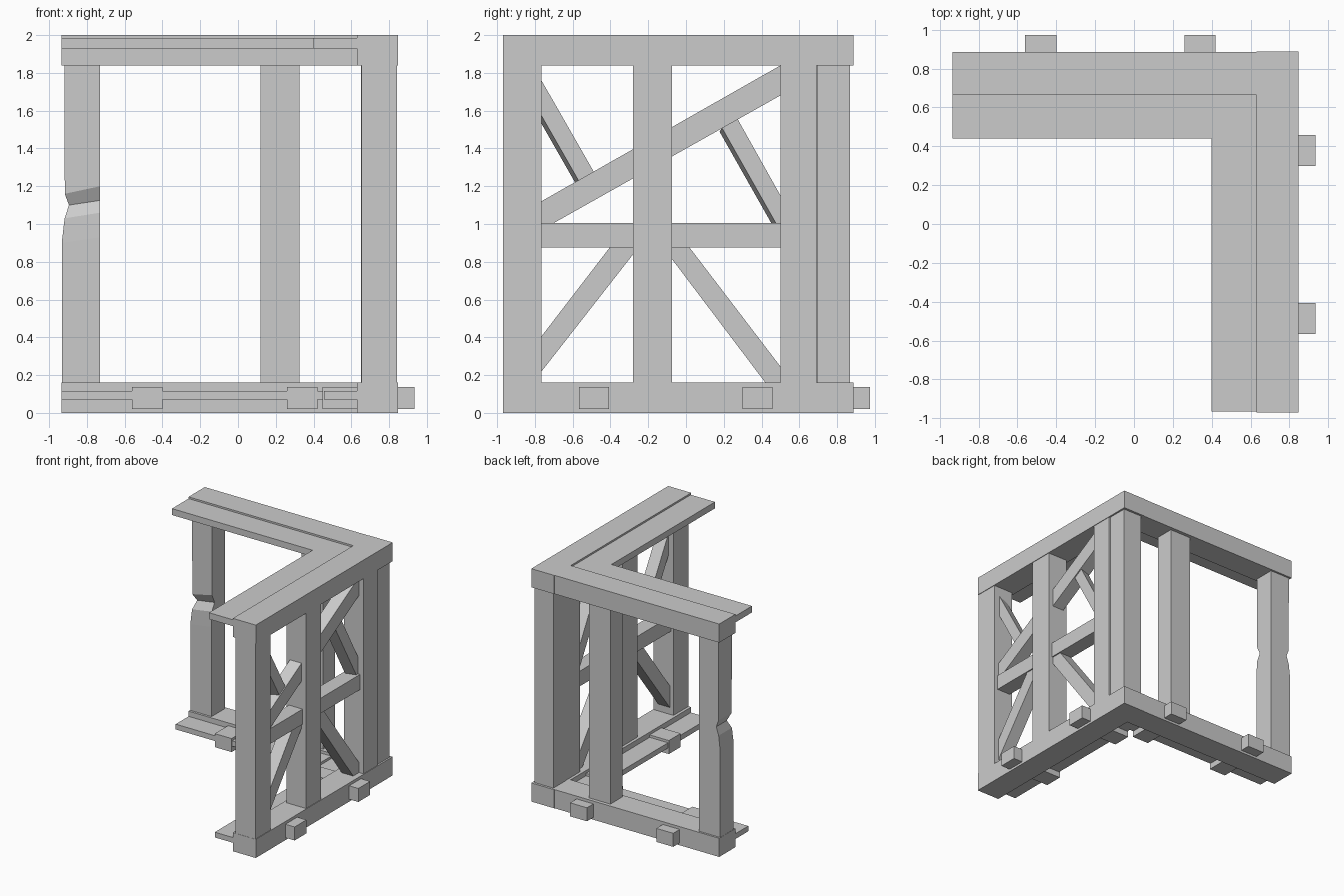
import bpy, bmesh

if "Cube" in bpy.data.objects:
    bpy.data.objects.remove(bpy.data.objects["Cube"])

def mesh_object(name, verts, faces):
    me = bpy.data.meshes.new(name)
    bm = bmesh.new()
    vs = [bm.verts.new(v) for v in verts]
    for f in faces:
        bm.faces.new([vs[i] for i in f])
    bmesh.ops.recalc_face_normals(bm, faces=bm.faces)
    bm.to_mesh(me)
    bm.free()
    ob = bpy.data.objects.new(name, me)
    bpy.context.collection.objects.link(ob)
    return ob

def loft(name, rings):
    """Join equal-sized rings of points into a closed solid."""
    n = len(rings[0])
    verts = [p for r in rings for p in r]
    faces = [list(range(n)), list(range(len(verts) - n, len(verts)))]
    for k in range(len(rings) - 1):
        for i in range(n):
            j = (i + 1) % n
            faces.append([k*n + i, k*n + j, (k+1)*n + j, (k+1)*n + i])
    return mesh_object(name, verts, faces)

def box(name, x, y, z):
    return loft(name, [[(x[0], y[0], h), (x[1], y[0], h), (x[1], y[1], h), (x[0], y[1], h)] for h in z])

def brace(name, pts, x=(0.69, 0.80), shift=(0, 0)):
    """Slanted timber: (y, z) outline extruded along x, inner side optionally shifted."""
    return loft(name, [[(x[0], p[0] + shift[0], p[1] + shift[1]) for p in pts],
                       [(x[1], p[0], p[1]) for p in pts]])

# main beams, top and bottom
for tag, z in (("bottom", (0, 0.16)), ("top", (1.84, 2.0))):
    box(tag + "_side_beam", (0.63, 0.848), (-0.97, 0.888), z)
    box(tag + "_back_beam", (-0.935, 0.63), (0.665, 0.885), z)

# thin inner ledges
for tag, z, xi, yi in (("bottom", (0.07, 0.115), 0.455, 0.49), ("top", (1.93, 1.985), 0.40, 0.44)):
    box(tag + "_side_ledge", (xi, 0.64), (-0.965, yi), z)
    box(tag + "_back_ledge", (-0.935, 0.64), (yi, 0.675), z)

# cross blocks through the bottom beams
for i, c in enumerate((-0.487, 0.378)):
    box(f"side_cross_block_{i}", (0.448, 0.935), (c - 0.08, c + 0.08), (0.02, 0.136))
for i, c in enumerate((-0.48, 0.34)):
    box(f"back_cross_block_{i}", (c - 0.08, c + 0.08), (0.485, 0.973), (0.02, 0.136))

# posts
H = (0.15, 1.85)
for i, y in enumerate(((-0.968, -0.765), (-0.28, -0.075), (0.50, 0.69))):
    box(f"side_post_{i}", (0.655, 0.843), y, H)
box("corner_post", (0.652, 0.833), (0.695, 0.868), H)
box("back_post", (0.12, 0.325), (0.69, 0.855), H)

# damaged end post: left height, right height, left x, front y
damage = [(0.15, 0.15, -0.933, 0.685), (0.90, 0.93, -0.933, 0.685),
          (1.03, 1.06, -0.918, 0.688), (1.10, 1.125, -0.895, 0.725),
          (1.16, 1.20, -0.917, 0.69), (1.85, 1.85, -0.919, 0.69)]
loft("damaged_post", [[(x, y, zl), (-0.73, y, zr), (-0.73, 0.868, zr), (x, 0.868, zl)]
                      for zl, zr, x, y in damage])

# side wall bracing
box("middle_rail", (0.68, 0.81), (-0.78, 0.52), (0.875, 1.005))
brace("long_diagonal", [(-0.78, 0.96), (0.52, 1.692), (0.52, 1.851), (-0.78, 1.112)])
brace("lower_brace_left", [(-0.78, 0.20), (-0.26, 0.865), (-0.26, 0.90), (-0.385, 0.90), (-0.78, 0.386)])
brace("lower_brace_right", [(-0.09, 0.835), (0.43, 0.147), (0.52, 0.147), (0.52, 0.219), (0.0, 0.90), (-0.09, 0.90)])
twist = (-0.012, -0.022)
brace("upper_brace_left", [(-0.78, 1.60), (-0.56, 1.215), (-0.47, 1.245), (-0.78, 1.786)],
      (0.70, 0.79), twist)
brace("upper_brace_right", [(0.19, 1.51), (0.49, 0.98), (0.52, 0.98), (0.52, 1.115), (0.265, 1.57)],
      (0.70, 0.79), twist)
